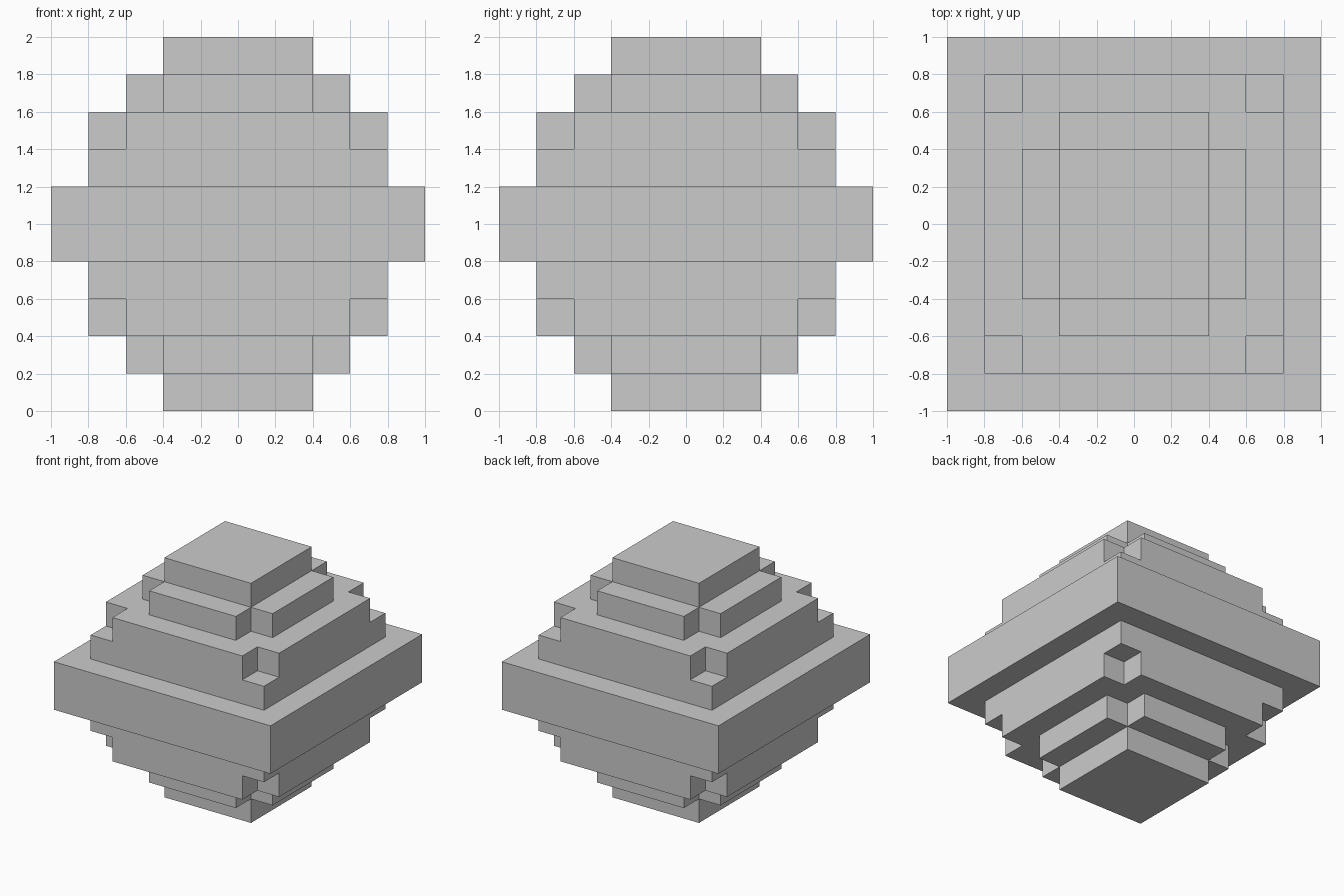
import bpy
import bmesh

if "Cube" in bpy.data.objects:
    bpy.data.objects.remove(bpy.data.objects["Cube"])

CELL = 0.2
N = 10

# Tiers from the tip to the middle: (half width in cells, corner notch in cells)
TIERS = [(2, 0), (3, 1), (4, 1), (4, 0), (5, 0)]


def filled(i, j, k):
    """True when grid cell (i, j, k) is inside the stepped ball."""
    if not 0 <= k < N:
        return False
    half, notch = TIERS[min(k, N - 1 - k)]
    # distance of the cell's outer side from the axis, in cells
    dx = max(i + 1 - N // 2, N // 2 - i)
    dy = max(j + 1 - N // 2, N // 2 - j)
    return max(dx, dy) <= half and min(dx, dy) <= max(half - notch, 0)


# Outward directions with the two in-plane axes of each face
SIDES = [(axis, sign) for axis in range(3) for sign in (1, -1)]

bm = bmesh.new()
verts = {}


def corner(p):
    if p not in verts:
        verts[p] = bm.verts.new(((p[0] - N / 2) * CELL, (p[1] - N / 2) * CELL, p[2] * CELL))
    return verts[p]


# Outer shell: one quad wherever a filled cell meets an empty one
for i in range(N):
    for j in range(N):
        for k in range(N):
            if not filled(i, j, k):
                continue
            for axis, sign in SIDES:
                near = [i, j, k]
                near[axis] += sign
                if filled(*near):
                    continue
                u, v = (axis + 1) % 3, (axis + 2) % 3
                quad = []
                for du, dv in ((0, 0), (1, 0), (1, 1), (0, 1))[::sign]:
                    p = [i, j, k]
                    p[axis] += sign > 0
                    p[u] += du
                    p[v] += dv
                    quad.append(corner(tuple(p)))
                bm.faces.new(quad)

mesh = bpy.data.meshes.new("stepped_ball")
bm.to_mesh(mesh)
bm.free()
bpy.context.collection.objects.link(bpy.data.objects.new("stepped_ball", mesh))
